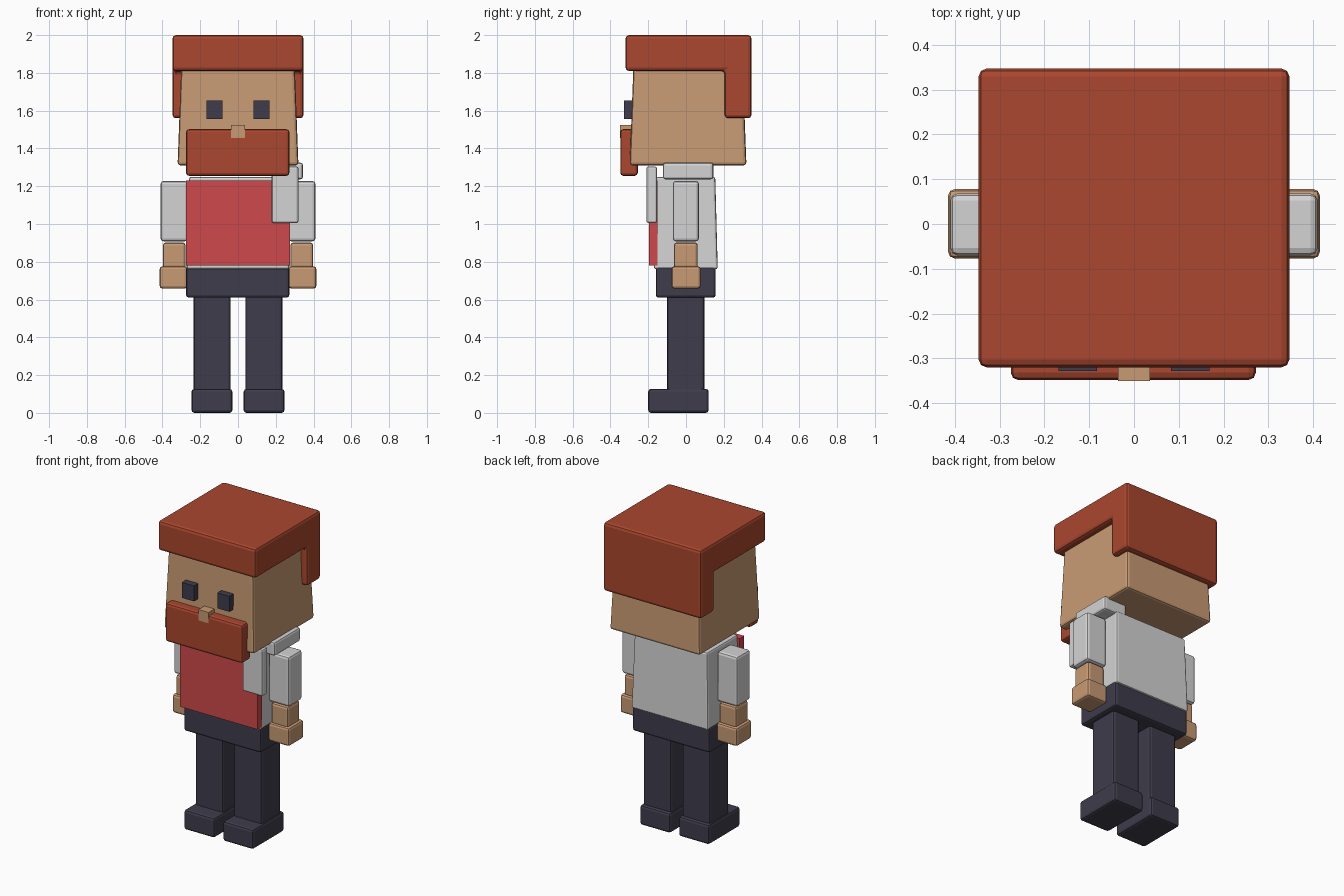
import bpy, bmesh

if "Cube" in bpy.data.objects:
    bpy.data.objects.remove(bpy.data.objects["Cube"])


def material(name, rgb):
    m = bpy.data.materials.new(name)
    lin = [(c / 255 / 12.92) if c < 11 else ((c / 255 + 0.055) / 1.055) ** 2.4 for c in rgb]
    m.diffuse_color = (*lin, 1)
    m.use_nodes = True
    m.node_tree.nodes["Principled BSDF"].inputs["Base Color"].default_value = m.diffuse_color
    return m


ginger = material("ginger_hair", (170, 71, 46))
skin = material("skin", (200, 155, 116))
white = material("white_cloth", (212, 212, 212))
red = material("red_apron", (207, 73, 76))
navy = material("dark_navy", (62, 60, 75))


def finish(name, bm, mat, bevel):
    bmesh.ops.recalc_face_normals(bm, faces=bm.faces)
    if bevel:
        bmesh.ops.bevel(bm, geom=bm.edges[:], offset=bevel, segments=2,
                        profile=0.5, affect='EDGES', clamp_overlap=True)
    me = bpy.data.meshes.new(name)
    bm.to_mesh(me)
    bm.free()
    me.materials.append(mat)
    ob = bpy.data.objects.new(name, me)
    bpy.context.collection.objects.link(ob)
    return ob


def box(name, x, y, z, mat, bevel=0.015, taper=0.0):
    """Rounded box between (min, max) pairs; taper pulls the top inwards."""
    bm = bmesh.new()
    bmesh.ops.create_cube(bm, size=1)
    for v in bm.verts:
        t = taper if v.co.z > 0 else 0
        for i, (a, b) in enumerate((x, y, z)):
            s = v.co[i] * 2
            v.co[i] = (a + b) / 2 + s * ((b - a) / 2 - (t if i < 2 else 0))
    return finish(name, bm, mat, bevel)


def pair(name, x, y, z, mat, bevel=0.015):
    box(name + "_right", x, y, z, mat, bevel)
    box(name + "_left", (-x[1], -x[0]), y, z, mat, bevel)


# Hair: stepped side profile extruded across the head
bm = bmesh.new()
profile = [(-0.32, 1.81), (0.205, 1.81), (0.205, 1.56),
           (0.347, 1.56), (0.347, 2.0), (-0.32, 2.0)]
face = bm.faces.new([bm.verts.new((-0.347, y, z)) for y, z in profile])
side = bmesh.ops.extrude_face_region(bm, geom=[face])["geom"]
bmesh.ops.translate(bm, vec=(0.694, 0, 0),
                    verts=[g for g in side if isinstance(g, bmesh.types.BMVert)])
finish("hair", bm, ginger, 0.018)

# Head and face
box("head", (-0.32, 0.32), (-0.298, 0.32), (1.31, 1.9), skin, 0.016, 0.022)
box("beard", (-0.275, 0.272), (-0.348, -0.255), (1.255, 1.502), ginger, 0.016)
box("nose", (-0.036, 0.036), (-0.35, -0.28), (1.455, 1.525), skin, 0)
pair("eye", (0.083, 0.168), (-0.328, -0.28), (1.556, 1.655), navy, 0)

# Torso, apron and the cloth over one shoulder
box("torso", (-0.272, 0.272), (-0.17, 0.168), (0.76, 1.25), white, 0.012, 0.013)
box("apron", (-0.275, 0.275), (-0.197, -0.15), (0.78, 1.23), red, 0)
box("cloth_front", (0.178, 0.32), (-0.21, -0.153), (1.005, 1.305), white, 0.012)
box("cloth_shoulder", (0.178, 0.344), (-0.122, 0.145), (1.236, 1.325), white, 0.014)

# Arms
pair("sleeve", (0.265, 0.41), (-0.07, 0.068), (0.908, 1.228), white, 0.016)
pair("forearm", (0.277, 0.398), (-0.064, 0.062), (0.765, 0.902), skin)
pair("hand", (0.268, 0.415), (-0.077, 0.078), (0.658, 0.776), skin)

# Hips, legs and feet
box("hips", (-0.275, 0.272), (-0.16, 0.157), (0.61, 0.777), navy)
pair("leg", (0.039, 0.236), (-0.1, 0.097), (0.1, 0.63), navy)
pair("foot", (0.03, 0.246), (-0.2, 0.12), (0.0, 0.127), navy)
